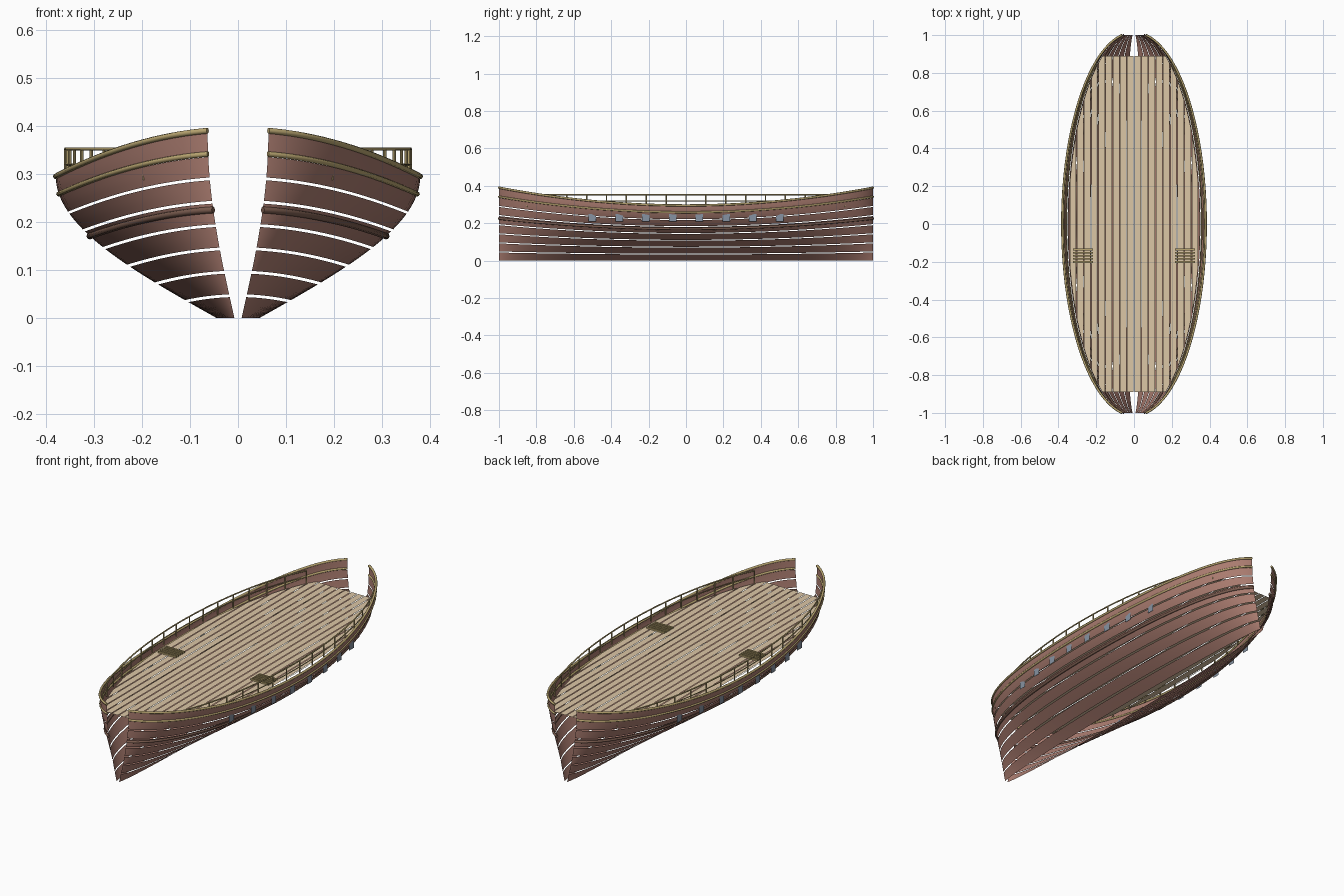
import bpy, bmesh, math
from mathutils import Matrix

if "Cube" in bpy.data.objects:
    bpy.data.objects.remove(bpy.data.objects["Cube"])

HALF_BEAM, DECK_Z = 0.38, 0.287


def material(name, rgb):
    m = bpy.data.materials.new(name)
    m.diffuse_color = (*rgb, 1)
    m.use_nodes = True
    m.node_tree.nodes["Principled BSDF"].inputs["Base Color"].default_value = m.diffuse_color
    return m


RED = material("hull_wood", (0.40, 0.20, 0.16))
DARK = material("dark_wood", (0.20, 0.11, 0.08))
GOLD = material("gilded_wood", (0.50, 0.39, 0.17))
TAN = material("deck_wood", (0.72, 0.57, 0.38))
SLATE = material("slate_iron", (0.24, 0.29, 0.36))


# Hull form: plan is a truncated ellipse, section is a sine curve, sheer is a parabola
def beam(y):
    return HALF_BEAM * math.sqrt(1 - (0.986 * y) ** 2)


def sheer(y):
    return 0.295 + 0.095 * y * y


def flare(t):
    return 0.12 + 0.88 * math.sin(min(t, 1) * math.pi / 2)


def hull_point(y, t):
    return (beam(y) * flare(t), y, sheer(y) * t)


STATIONS = [math.sin(math.pi * (i / 48 - 0.5)) for i in range(49)]


def finish(name, bm, mat, mirror=True, smooth=False):
    me = bpy.data.meshes.new(name)
    bm.to_mesh(me)
    bm.free()
    ob = bpy.data.objects.new(name, me)
    bpy.context.collection.objects.link(ob)
    me.materials.append(mat)
    for p in me.polygons:
        p.use_smooth = smooth
    if mirror:
        ob.modifiers.new("mirror", 'MIRROR').use_axis[0] = True
    return ob


def tube(name, pts, r, mat):
    """Round rail along pts, made on both sides of the ship."""
    cu = bpy.data.curves.new(name, 'CURVE')
    cu.dimensions = '3D'
    cu.bevel_depth, cu.bevel_resolution, cu.use_fill_caps = r, 2, True
    for side in (1, -1):
        sp = cu.splines.new('POLY')
        sp.points.add(len(pts) - 1)
        for p, (x, y, z) in zip(sp.points, pts):
            p.co = (side * x, y, z, 1)
    cu.materials.append(mat)
    bpy.context.collection.objects.link(bpy.data.objects.new(name, cu))


def add_box(bm, centre, size):
    bmesh.ops.create_cube(bm, size=1, matrix=Matrix.Translation(centre) @ Matrix.Diagonal((*size, 1)))


# Hull strakes with narrow open seams
for i in range(8):
    bm = bmesh.new()
    rows = [[bm.verts.new(hull_point(y, (i + 0.88 * k / 3) / 8)) for y in STATIONS] for k in range(4)]
    for a, b in zip(rows, rows[1:]):
        for j in range(len(STATIONS) - 1):
            bm.faces.new((a[j], a[j + 1], b[j + 1], b[j]))
    finish(f"hull_plank_{i + 1}", bm, RED, smooth=True)

# Wale and gilded rails along the hull
tube("wale", [hull_point(y, 0.577) for y in STATIONS], 0.007, DARK)
tube("sheer_rail", [hull_point(y, 0.875) for y in STATIONS], 0.0055, GOLD)
tube("cap_rail", [hull_point(y, 1) for y in STATIONS], 0.006, GOLD)


# Flat deck planks trimmed to the hull outline
def deck_end(x):
    return min(0.89, math.sqrt(max(0, 1 - (x / (0.915 * HALF_BEAM)) ** 2)) / 0.986)


bm = bmesh.new()
for i in range(10):
    x0, x1 = i * 0.038 + 0.002, min((i + 1) * 0.038 - 0.002, 0.915 * HALF_BEAM)
    if x1 <= x0:
        continue
    xs = [x0 + (x1 - x0) * k / 6 for k in range(7)]
    fore = [bm.verts.new((x, -deck_end(x), DECK_Z)) for x in xs]
    aft = [bm.verts.new((x, deck_end(x) + 1e-5, DECK_Z)) for x in xs]
    for k in range(6):
        bm.faces.new((fore[k], fore[k + 1], aft[k + 1], aft[k]))
finish("deck_planks", bm, TAN)

# Deck railing: two rails and evenly spaced posts
post_ys = [-0.85 + 1.7 * i / 16 for i in range(17)]
rail_ys = [-0.85 + 1.7 * i / 64 for i in range(65)]
for name, z, r in (("railing_top", 0.352, 0.0035), ("railing_middle", 0.319, 0.0025)):
    tube(name, [(0.945 * beam(y), y, z) for y in rail_ys], r, GOLD)
bm = bmesh.new()
for y in post_ys:
    bmesh.ops.create_cone(bm, cap_ends=True, segments=8, radius1=0.0035, radius2=0.0035,
                          depth=0.352 - DECK_Z,
                          matrix=Matrix.Translation((0.945 * beam(y), y, (0.352 + DECK_Z) / 2)))
finish("railing_posts", bm, GOLD)

# Flat gun port lids standing just off the hull side
bm = bmesh.new()
for i in range(8):
    y, z, h = -0.5 + i / 7, 0.228, 0.02
    x = beam(y) * flare(z / sheer(y)) + 0.01
    bm.faces.new([bm.verts.new((x, y + a * h, z + b * h)) for a, b in ((-1, -1), (1, -1), (1, 1), (-1, 1))])
finish("gun_port_lids", bm, SLATE)

# Slatted hatch gratings on the deck
bm = bmesh.new()
for i in range(5):
    add_box(bm, (0.27, -0.135 - 0.0165 * i, DECK_Z + 0.006), (0.105, 0.009, 0.008))
finish("hatch_grating", bm, GOLD)
